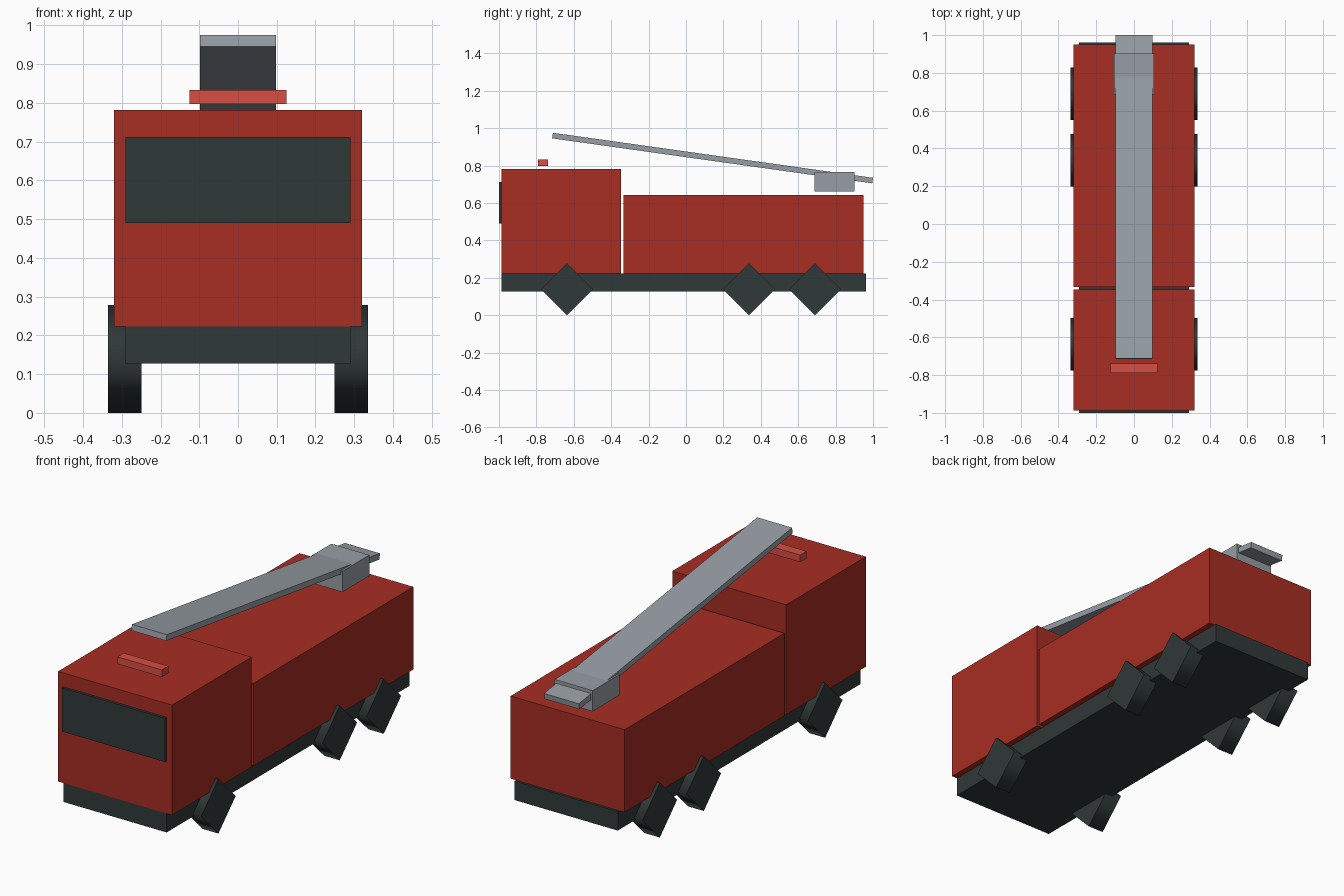
import bpy
import math

cube = bpy.data.objects.get("Cube")
if cube:
    bpy.data.objects.remove(cube, do_unlink=True)


def material(name, rgb):
    """Flat material from 0-255 display values."""
    linear = [((c / 255 + 0.055) / 1.055) ** 2.4 for c in rgb] + [1]
    mat = bpy.data.materials.new(name)
    mat.use_nodes = True
    mat.diffuse_color = linear
    shader = mat.node_tree.nodes["Principled BSDF"]
    shader.inputs["Base Color"].default_value = linear
    shader.inputs["Roughness"].default_value = 0.8
    return mat


red = material("body red", (167, 45, 35))
dark = material("charcoal", (48, 56, 56))
grey = material("steel grey", (150, 158, 165))
lamp = material("lamp red", (214, 78, 67))


def box(name, mat, half_width, y, z):
    """Box centred on x = 0, spanning the y and z ranges."""
    bpy.ops.mesh.primitive_cube_add(size=1, location=(0, sum(y) / 2, sum(z) / 2))
    obj = bpy.context.object
    obj.name = name
    obj.scale = (2 * half_width, y[1] - y[0], z[1] - z[0])
    bpy.ops.object.transform_apply(location=False, rotation=False, scale=True)
    obj.data.materials.append(mat)
    return obj


# Chassis, cab and rear body
box("chassis", dark, 0.29, (-0.987, 0.962), (0.127, 0.223))
box("cab", red, 0.32, (-0.987, -0.347), (0.223, 0.782))
box("rear_body", red, 0.32, (-0.333, 0.95), (0.223, 0.643))
box("windscreen", dark, 0.29, (-1.0, -0.98), (0.49, 0.712))

# Roof equipment
box("light_bar", lamp, 0.125, (-0.79, -0.738), (0.797, 0.833))
box("ladder_turret", grey, 0.107, (0.686, 0.902), (0.66, 0.766))
ladder = box("ladder", grey, 0.098, (-0.722, 1.006), (0.825, 0.855))
ladder.rotation_euler.x = math.radians(-8)

# Diamond wheels, one pair per axle
RADIUS = 0.139
for axle, y in (("front", -0.637), ("middle", 0.337), ("rear", 0.69)):
    for side, sign in (("left", 1), ("right", -1)):
        bpy.ops.mesh.primitive_cylinder_add(
            vertices=4, radius=RADIUS, depth=0.087,
            location=(sign * 0.2925, y, RADIUS), rotation=(0, math.pi / 2, 0))
        wheel = bpy.context.object
        wheel.name = f"{axle}_{side}_wheel"
        wheel.data.materials.append(dark)
        # Treads are smooth, hub faces stay flat
        for face in wheel.data.polygons:
            face.use_smooth = abs(face.normal.z) < 0.5
        caps = {key for f in wheel.data.polygons if not f.use_smooth
                for key in f.edge_keys}
        for edge in wheel.data.edges:
            edge.use_edge_sharp = edge.key in caps
